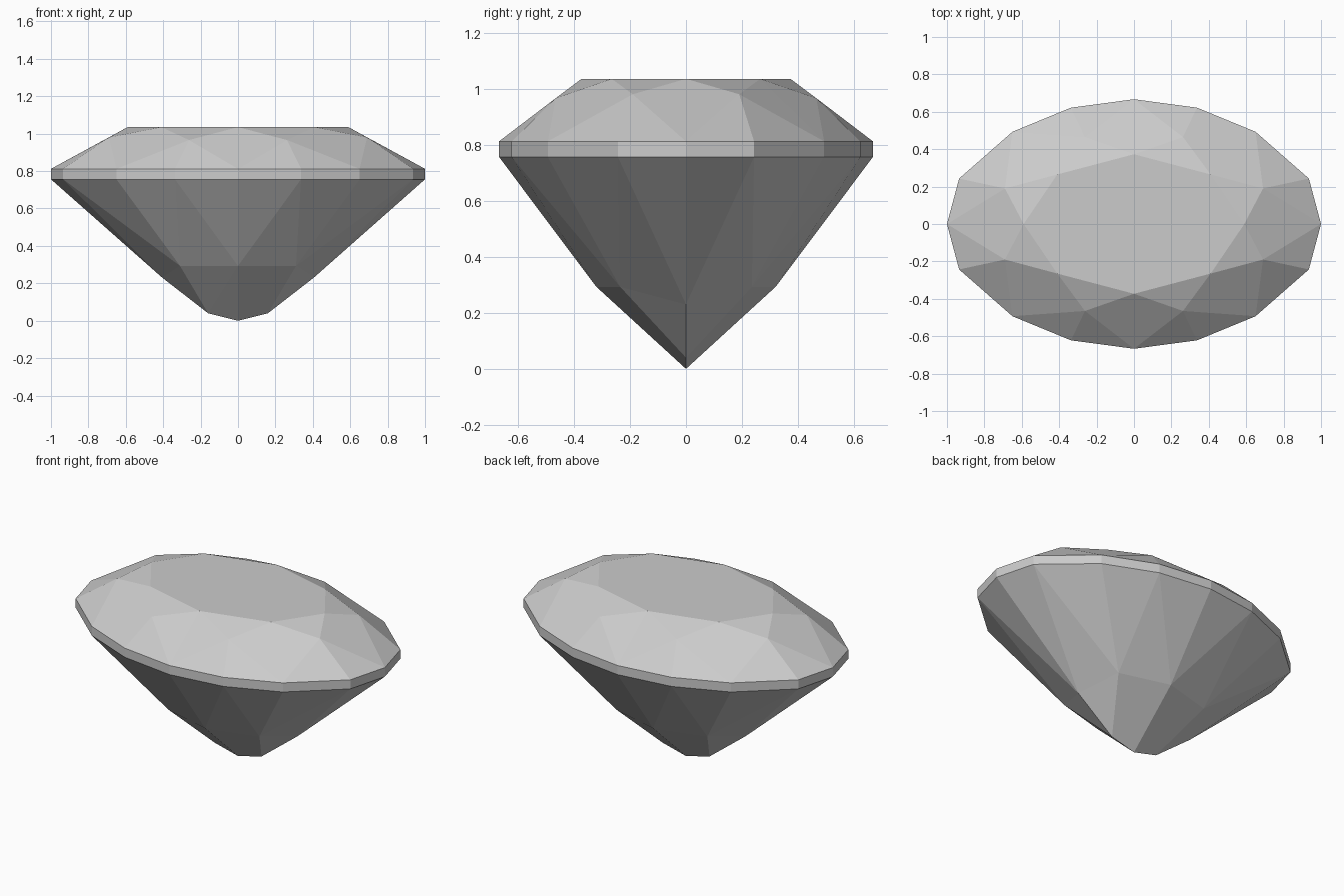
import bpy
import bmesh

# Remove the default cube only
cube = bpy.data.objects.get("Cube")
if cube:
    bpy.data.objects.remove(cube, do_unlink=True)

# Single stone colour
stone = bpy.data.materials.new("pale_grey_stone")
stone.use_nodes = True
COLOUR = (0.6, 0.6, 0.6, 1)
stone.diffuse_color = COLOUR
stone.node_tree.nodes["Principled BSDF"].inputs["Base Color"].default_value = COLOUR

bm = bmesh.new()


def ring(quarter):
    """Mirror quarter points (from +x round to +y) into a full loop of vertices."""
    half = quarter + [(-x, y, z) for x, y, z in reversed(quarter) if x > 0]
    full = half + [(x, -y, z) for x, y, z in reversed(half) if y > 0]
    return [bm.verts.new(p) for p in full]


def at(loop, i):
    return loop[i % len(loop)]


# Rings from top to bottom: table, crown break, girdle edges, pavilion break
outline = [(1, 0), (0.935, 0.243), (0.65, 0.493), (0.337, 0.622), (0, 0.667)]
table = ring([(0.59, 0, 1.035), (0.41, 0.265, 1.035), (0, 0.373, 1.035)])
crown = ring([(0.69, 0.19, 0.98), (0.262, 0.465, 0.966)])
girdle_top = ring([(x, y, 0.812) for x, y in outline])
girdle_low = ring([(x, y, 0.756) for x, y in outline])
pavilion = ring([(0.405, 0, 0.23), (0.31, 0.235, 0.293), (0, 0.32, 0.293)])

# Keel line along the bottom
keel_left, keel_mid, keel_right = [
    bm.verts.new(p) for p in ((0.16, 0, 0.04), (0, 0, 0), (-0.16, 0, 0.04))]

bm.faces.new(table)
for i in range(8):
    g = 2 * i
    # Crown: star, kite and upper girdle facets
    bm.faces.new((at(table, i), at(crown, i), at(table, i + 1)))
    bm.faces.new((at(table, i), at(crown, i - 1), at(girdle_top, g)))
    bm.faces.new((at(table, i), at(girdle_top, g), at(crown, i)))
    for k in (g, g + 1):
        bm.faces.new((at(crown, i), at(girdle_top, k), at(girdle_top, k + 1)))
        # Girdle band
        bm.faces.new((at(girdle_top, k), at(girdle_low, k),
                      at(girdle_low, k + 1), at(girdle_top, k + 1)))
    # Pavilion: main facets and the wedges between them
    for k in (g - 1, g):
        bm.faces.new((at(girdle_low, k), at(pavilion, i), at(girdle_low, k + 1)))
    bm.faces.new((at(pavilion, i), at(pavilion, i + 1), at(girdle_low, g + 1)))

# Culet: end facets at the keel tips, side facets down to the keel line
for i, keel in enumerate((keel_left, keel_left, keel_right, keel_right,
                          keel_right, keel_right, keel_left, keel_left)):
    bm.faces.new((at(pavilion, i), at(pavilion, i + 1), keel))
for side in (2, 6):
    for keel in (keel_left, keel_right):
        bm.faces.new((pavilion[side], keel, keel_mid))

bmesh.ops.recalc_face_normals(bm, faces=bm.faces)
mesh = bpy.data.meshes.new("cut_gem")
bm.to_mesh(mesh)
bm.free()
mesh.materials.append(stone)
gem = bpy.data.objects.new("cut_gem", mesh)
bpy.context.collection.objects.link(gem)
